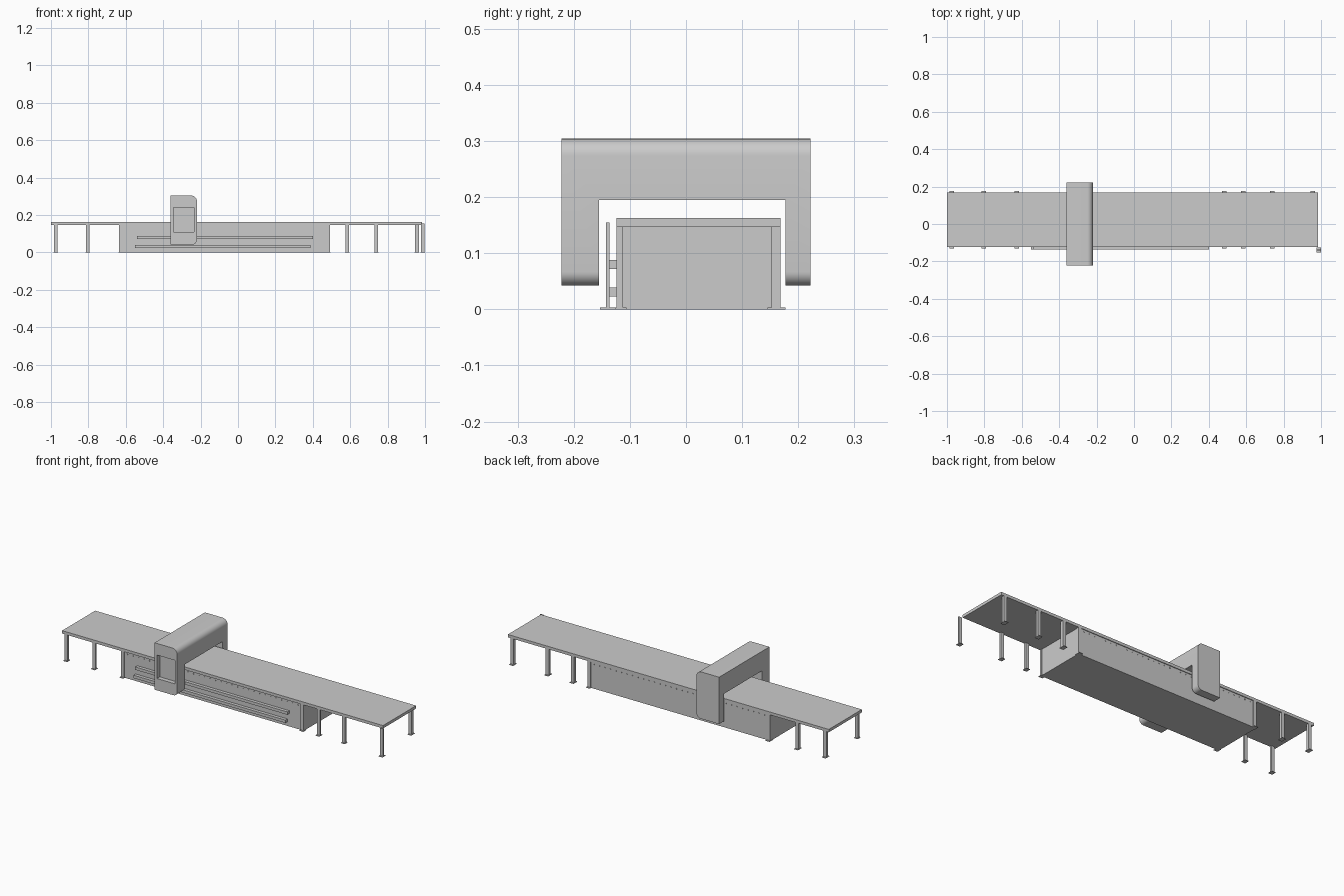
import bpy, math
from mathutils import Matrix

if "Cube" in bpy.data.objects:
    bpy.data.objects.remove(bpy.data.objects["Cube"])


def mesh_object(name, verts, faces):
    me = bpy.data.meshes.new(name)
    me.from_pydata(verts, [], faces)
    ob = bpy.data.objects.new(name, me)
    bpy.context.collection.objects.link(ob)
    return ob


def box(name, x0, x1, y0, y1, z0, z1):
    v = [(x, y, z) for x in (x0, x1) for y in (y0, y1) for z in (z0, z1)]
    f = [(0, 1, 3, 2), (4, 6, 7, 5), (0, 4, 5, 1), (2, 3, 7, 6), (0, 2, 6, 4), (1, 5, 7, 3)]
    return mesh_object(name, v, f)


def extrude_y(name, profile, y0, y1):
    # profile is a counter-clockwise list of (x, z) seen from the front
    n = len(profile)
    v = [(x, y0, z) for x, z in profile] + [(x, y1, z) for x, z in profile]
    f = [tuple(range(n)), tuple(range(2 * n - 1, n - 1, -1))]
    f += [(i, i + n, (i + 1) % n + n, (i + 1) % n) for i in range(n)]
    return mesh_object(name, v, f)


def arc(cx, cz, r, a0, a1, n=8):
    return [(cx + r * math.cos(math.radians(a0 + (a1 - a0) * i / n)),
             cz + r * math.sin(math.radians(a0 + (a1 - a0) * i / n))) for i in range(n + 1)]


def cut(ob, cutter):
    m = ob.modifiers.new("cut", 'BOOLEAN')
    m.operation = 'DIFFERENCE'
    m.solver = 'EXACT'
    m.object = cutter
    cutter.hide_render = True
    cutter.hide_set(True)


# Long table top and the closed base under its middle
box("table_top", -1.0, 0.983, -0.124, 0.168, 0.147, 0.163)
box("base_cabinet", -0.637, 0.49, -0.118, 0.164, 0.0, 0.147)

# Two guide rails along the front
box("upper_rail", -0.54, 0.40, -0.136, -0.117, 0.072, 0.088)
box("lower_rail", -0.55, 0.388, -0.136, -0.117, 0.023, 0.039)


# Legs with foot plates
def leg(name, x, y0, y1, top, foot0, foot1):
    box(name, x - 0.0095, x + 0.0095, y0, y1, 0.002, top)
    box(name + "_foot", x - 0.012, x + 0.012, foot0, foot1, 0.0, 0.003)


for i, x in enumerate((-0.975, -0.804, -0.628, 0.483, 0.583, 0.74)):
    leg(f"front_leg_{i}", x, -0.124, -0.112, 0.147, -0.132, -0.106)
    leg(f"back_leg_{i}", x, 0.152, 0.168, 0.147, 0.145, 0.177)
leg("back_leg_end", 0.957, 0.152, 0.168, 0.147, 0.145, 0.177)
leg("front_leg_end", 0.988, -0.143, -0.136, 0.155, -0.153, -0.126)

# Gantry bridge: rounded on its right side, straddling the table
prof = [(-0.36, 0.042)] + arc(-0.245, 0.067, 0.025, -90, 0) \
    + arc(-0.25, 0.274, 0.03, 0, 90) + [(-0.36, 0.304)]
gantry = extrude_y("gantry", prof, -0.222, 0.222)
cut(gantry, box("gantry_opening_cutter", -0.5, -0.1, -0.155, 0.177, 0.0, 0.195))
# Recessed window on the front of the gantry
cut(gantry, box("window_cutter", -0.345, -0.234, -0.3, -0.197, 0.108, 0.239))
bpy.context.view_layer.objects.active = gantry
gantry.select_set(True)
bpy.ops.object.shade_smooth_by_angle()

# Rows of small bolts just under the table, front and back
bolt_v, bolt_f = [], []
for y, s in ((-0.118, -1), (0.164, 1)):
    for k in range(32):
        x = -0.60 + k * 0.034
        b = len(bolt_v)
        for yy in (y, y + s * 0.002):
            bolt_v += [(x + 0.003 * math.cos(a * math.pi / 3), yy,
                        0.136 + 0.003 * math.sin(a * math.pi / 3)) for a in range(6)]
        cap = tuple(range(b + 6, b + 12))
        bolt_f.append(cap if s < 0 else cap[::-1])
        for i in range(6):
            j = (i + 1) % 6
            q = (b + i, b + j, b + 6 + j, b + 6 + i)
            bolt_f.append(q[::-1] if s < 0 else q)
mesh_object("bolts", bolt_v, bolt_f)
